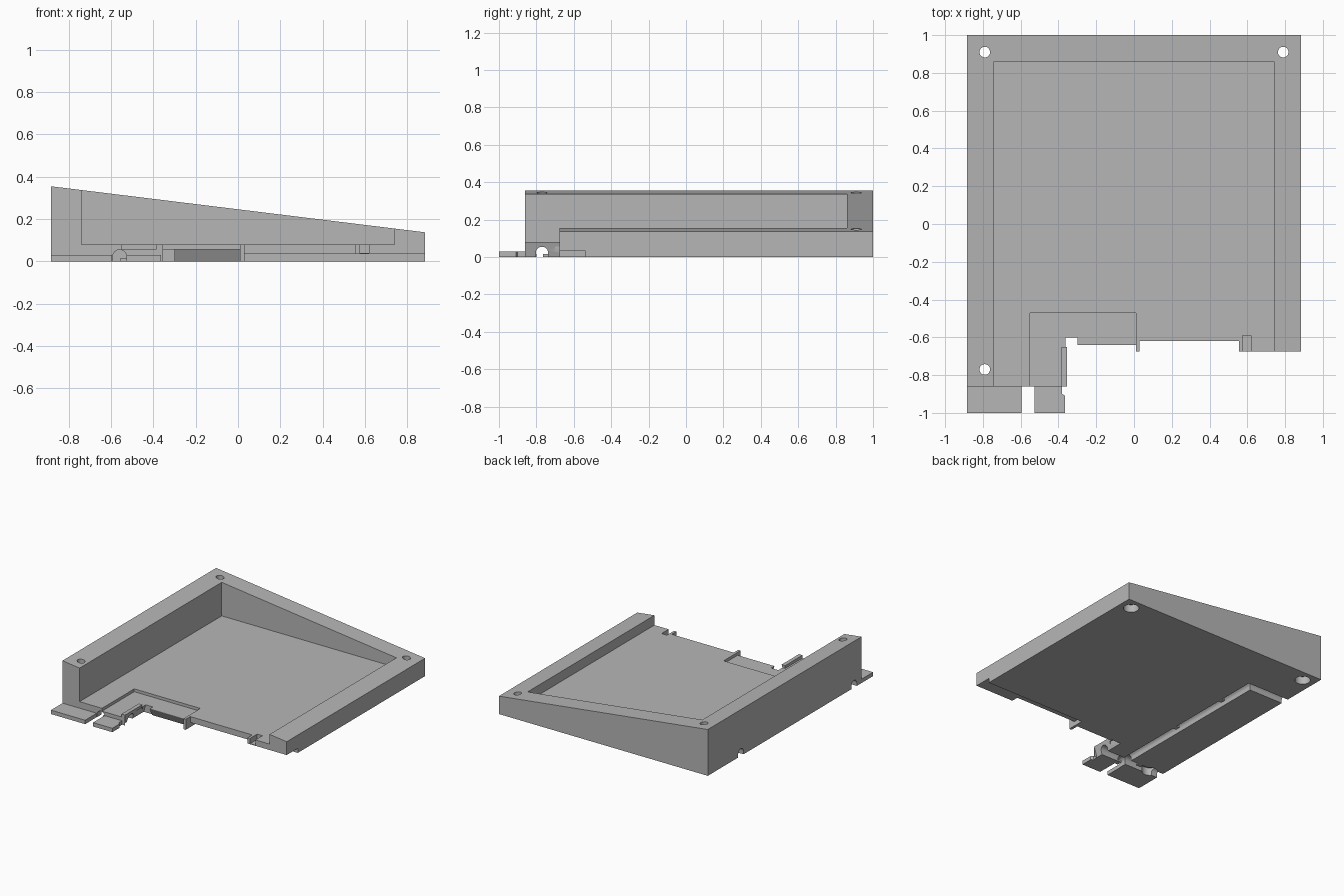
import bpy, bmesh, math

cube = bpy.data.objects.get("Cube")
if cube:
    bpy.data.objects.remove(cube, do_unlink=True)

grey = bpy.data.materials.new("plain grey")
grey.use_nodes = True
colour = (0.47, 0.47, 0.47, 1)
grey.diffuse_color = colour
grey.node_tree.nodes["Principled BSDF"].inputs["Base Color"].default_value = colour

HALF, BACK, INNER = 0.885, 1.0, 0.74
FLOOR, TAB_TOP = 0.08, 0.03


def slope(x):
    """Height of the tilted top plane."""
    return 0.246 - 0.123 * x


def prism(name, points, start, end, axis="z"):
    """Extrude a 2D profile along an axis; end may depend on the first coordinate."""
    place = {"z": lambda u, v, w: (u, v, w),
             "y": lambda u, v, w: (u, w, v),
             "x": lambda u, v, w: (w, u, v)}[axis]
    top = end if callable(end) else lambda u: end
    bm = bmesh.new()
    low = [bm.verts.new(place(u, v, start)) for u, v in points]
    high = [bm.verts.new(place(u, v, top(u))) for u, v in points]
    bm.faces.new(low)
    bm.faces.new(high)
    for i in range(len(points)):
        j = (i + 1) % len(points)
        bm.faces.new((low[i], low[j], high[j], high[i]))
    bmesh.ops.recalc_face_normals(bm, faces=bm.faces)
    mesh = bpy.data.meshes.new(name)
    bm.to_mesh(mesh)
    bm.free()
    mesh.materials.append(grey)
    obj = bpy.data.objects.new(name, mesh)
    bpy.context.collection.objects.link(obj)
    return obj


def box(name, x0, x1, y0, y1, z0, z1):
    return prism(name, [(x0, y0), (x1, y0), (x1, y1), (x0, y1)], z0, z1)


def disc(x, y, r, n=32):
    return [(x + r * math.cos(2 * math.pi * i / n), y + r * math.sin(2 * math.pi * i / n))
            for i in range(n)]


def arch(centre, r=0.033, spring=0.022, n=12):
    """Round-topped channel profile, open below the base."""
    curve = [(centre + r * math.cos(math.pi * i / n), spring + r * math.sin(math.pi * i / n))
             for i in range(n + 1)]
    return [(centre + r, -0.05)] + curve + [(centre - r, -0.05)]


# Tray body with front tabs in its outline
outline = [(-HALF, -1), (-0.595, -1), (-0.595, -0.86), (-0.53, -0.86), (-0.53, -1),
           (-0.365, -1), (-0.365, -0.91), (-0.38, -0.9), (-0.38, -0.86), (-0.355, -0.86),
           (-0.355, -0.64), (0.01, -0.64), (0.01, -0.675), (0.03, -0.675), (0.03, -0.62),
           (0.555, -0.62), (0.555, -0.675), (HALF, -0.675), (HALF, BACK), (-HALF, BACK)]
body = prism("tray_body", outline, 0, slope)

cutters = [
    # Main pocket, thin tabs and shallow front recess
    box("pocket_cutter", -INNER, INNER, -1.2, 0.86, FLOOR, 1),
    box("tab_cutter", -1, 0, -1.2, -0.86, TAB_TOP, 1),
    prism("recess_cutter", [(-0.55, -0.9), (-0.385, -0.9), (-0.385, -0.65), (0.01, -0.65),
                            (0.01, -0.47), (-0.55, -0.47)], 0.058, 0.2),
    # Underside rebate and small latch slot
    box("rebate_cutter", 0.03, 1, -0.8, -0.54, -0.1, 0.035),
    box("slot_cutter", 0.575, 0.62, -0.8, -0.59, 0.04, 0.2),
    # Undercut slopes around the front opening
    prism("front_undercut", [(-0.6, -0.02), (-0.7, -0.02), (-0.7, 0.055), (-0.64, 0.055)],
          -0.37, 0.01, "x"),
    prism("side_undercut", [(-0.385, -0.02), (-0.3, -0.02), (-0.3, 0.09), (-0.352, 0.09)],
          -0.859, -0.6, "y"),
    # Cable channels
    prism("long_channel", arch(-0.56), -1.1, 0.633, "y"),
    prism("back_channel", arch(0.6), -1, -0.56, "x"),
    prism("front_channel", arch(-0.77), -1, -0.3, "x"),
]

# Screw holes with wider bores underneath
for x, y in [(-0.79, 0.91), (0.79, 0.91), (-0.79, -0.77)]:
    cutters.append(prism("hole_cutter", disc(x, y, 0.028), -0.1, 1))
    cutters.append(prism("bore_cutter", disc(x, y, 0.055), -0.1, 0.06))

for cutter in cutters:
    cutter.hide_render = True
    mod = body.modifiers.new(cutter.name, "BOOLEAN")
    mod.operation = "DIFFERENCE"
    mod.solver = "EXACT"
    mod.object = cutter

# Bake the cuts and discard the cutters
graph = bpy.context.evaluated_depsgraph_get()
result = bpy.data.meshes.new_from_object(body.evaluated_get(graph))
body.modifiers.clear()
body.data = result
for cutter in cutters:
    bpy.data.objects.remove(cutter, do_unlink=True)

# Cable retaining nubs in the channels
for y in (-0.84, -0.2, 0.3):
    box("cable_nub", -0.555, -0.522, y, y + 0.04, 0, 0.015)
box("cable_nub", -0.7, -0.66, -0.765, -0.732, 0, 0.015)

bpy.ops.object.select_all(action="DESELECT")
body.select_set(True)
bpy.context.view_layer.objects.active = body
bpy.ops.object.shade_smooth_by_angle(angle=math.radians(25))
